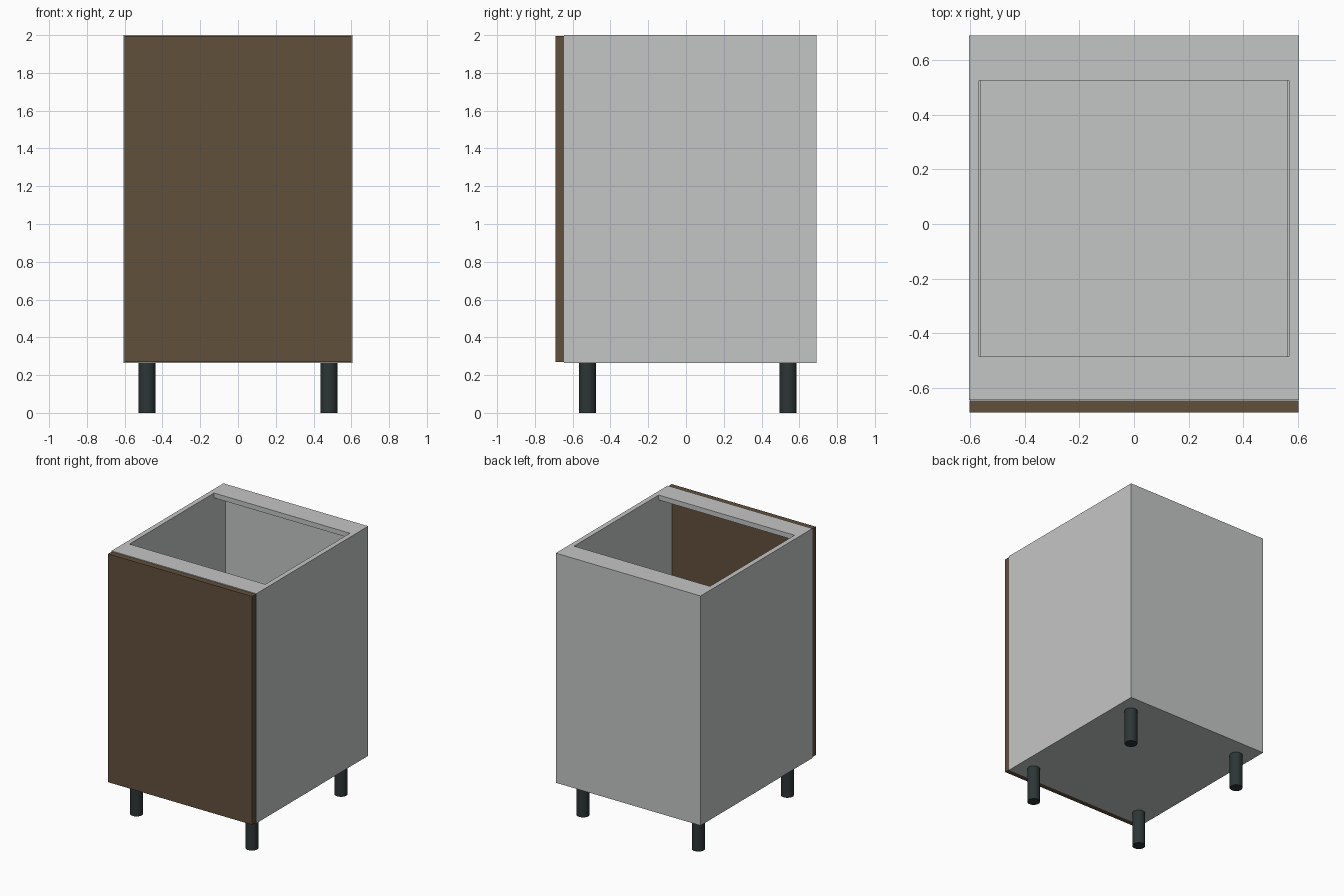
import bpy

if "Cube" in bpy.data.objects:
    bpy.data.objects.remove(bpy.data.objects["Cube"])


def material(name, rgb):
    m = bpy.data.materials.new(name)
    m.diffuse_color = (*rgb, 1.0)
    m.use_nodes = True
    m.node_tree.nodes["Principled BSDF"].inputs["Base Color"].default_value = m.diffuse_color
    return m


GREY = material("light grey board", (0.55, 0.56, 0.555))
BROWN = material("brown wood", (0.120, 0.079, 0.044))
DARK = material("dark plastic", (0.026, 0.036, 0.036))


def panel(name, lo, hi, mat):
    """Board given by its minimum and maximum corners."""
    bpy.ops.mesh.primitive_cube_add(
        size=1, location=[(a + b) / 2 for a, b in zip(lo, hi)])
    o = bpy.context.object
    o.name = name
    o.scale = [b - a for a, b in zip(lo, hi)]
    bpy.ops.object.transform_apply(location=False, rotation=False, scale=True)
    o.data.materials.append(mat)
    return o


W = 0.605            # half width of the carcass
T = 0.037            # board thickness
IN = W - T           # inner half width
FRONT, BACK = -0.645, 0.69
BASE, TOP = 0.265, 2.0
BACK_IN = 0.66       # inner face of the back board

# side boards
panel("left_side", (-W, FRONT, BASE), (-IN, BACK, TOP), GREY)
panel("right_side", (IN, FRONT, BASE), (W, BACK, TOP), GREY)

# bottom, back and loose shelf
panel("bottom_board", (-IN, FRONT, BASE), (IN, BACK, BASE + T), GREY)
panel("back_board", (-IN, BACK_IN, BASE + T), (IN, BACK, TOP - T), GREY)
panel("shelf", (-0.563, -0.60, 1.115), (0.563, BACK_IN, 1.115 + T), GREY)

# top rails
panel("front_rail", (-IN, FRONT, TOP - T), (IN, -0.485, TOP), GREY)
panel("back_rail", (-IN, 0.525, TOP - T), (IN, BACK, TOP), GREY)

# door
panel("door", (-0.602, -0.69, 0.27), (0.602, FRONT - 0.001, 1.995), BROWN)

# legs
for side, x in (("left", -0.482), ("right", 0.482)):
    for end, y in (("front", -0.522), ("back", 0.541)):
        bpy.ops.mesh.primitive_cylinder_add(
            vertices=32, radius=0.045, depth=BASE, location=(x, y, BASE / 2))
        leg = bpy.context.object
        leg.name = f"{end}_{side}_leg"
        leg.data.materials.append(DARK)
        bpy.ops.object.shade_smooth_by_angle()
